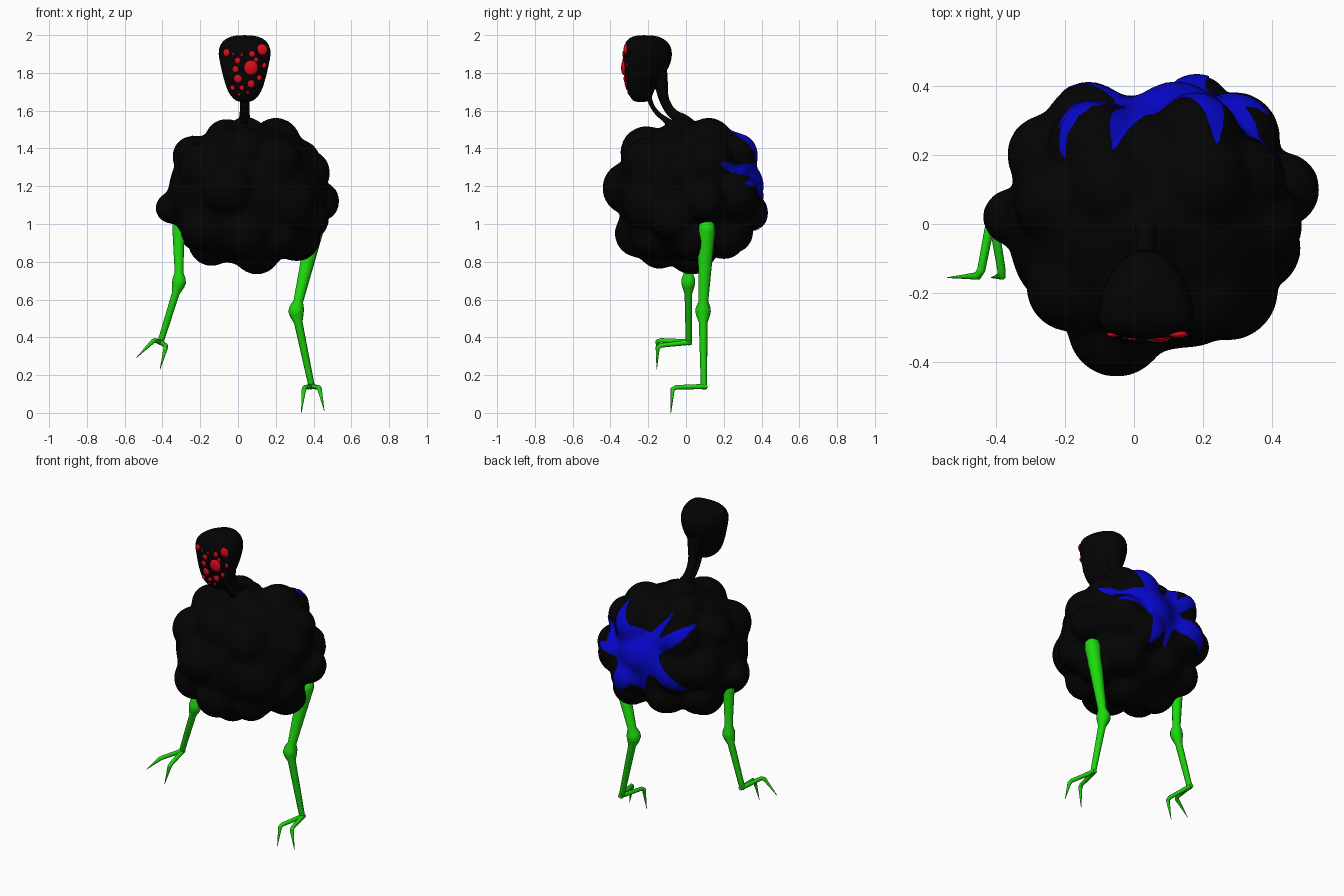
import bpy, bmesh
from math import sin, cos, pi, radians, atan2, hypot
from mathutils import Vector, Matrix
from mathutils.bvhtree import BVHTree

if "Cube" in bpy.data.objects:
    bpy.data.objects.remove(bpy.data.objects["Cube"])


def mat(name, col):
    m = bpy.data.materials.new(name)
    m.diffuse_color = (*col, 1)
    m.use_nodes = True
    m.node_tree.nodes["Principled BSDF"].inputs["Base Color"].default_value = m.diffuse_color
    return m


BLACK = mat("black", (0.001, 0.001, 0.001))
GREEN = mat("green", (0.012, 0.7, 0.004))
RED = mat("red", (0.7, 0.003, 0.01))
BLUE = mat("blue", (0.002, 0.002, 0.6))


def finish(name, bm, material):
    bmesh.ops.recalc_face_normals(bm, faces=bm.faces)
    me = bpy.data.meshes.new(name)
    bm.to_mesh(me)
    bm.free()
    me.materials.append(material)
    me.shade_smooth()
    ob = bpy.data.objects.new(name, me)
    bpy.context.collection.objects.link(ob)
    return ob


def apply(ob):
    bpy.ops.object.select_all(action='DESELECT')
    ob.select_set(True)
    bpy.context.view_layer.objects.active = ob
    bpy.ops.object.convert(target='MESH')
    return bpy.context.view_layer.objects.active


def surface(ob):
    me = ob.data
    return BVHTree.FromPolygons([v.co for v in me.vertices], [p.vertices[:] for p in me.polygons])


def tube(name, pts, material, smooth=False):
    """Tapered tube through (x, y, z, radius) points."""
    cu = bpy.data.curves.new(name, 'CURVE')
    cu.dimensions = '3D'
    cu.bevel_depth = 1
    cu.bevel_resolution = 4
    cu.use_fill_caps = True
    sp = cu.splines.new('NURBS' if smooth else 'POLY')
    sp.points.add(len(pts) - 1)
    for p, (x, y, z, r) in zip(sp.points, pts):
        p.co = (x, y, z, 1)
        p.radius = r
    if smooth:
        sp.order_u = 3
        sp.use_endpoint_u = True
        sp.resolution_u = 8
    cu.materials.append(material)
    ob = bpy.data.objects.new(name, cu)
    bpy.context.collection.objects.link(ob)
    ob = apply(ob)
    bpy.ops.object.shade_smooth_by_angle(angle=radians(50))
    return ob


# Lumpy body: core ellipsoid plus bumps, fused by remeshing and softened
bumps = [
    (-.355, .02, 1.085, .085), (-.24, .06, 1.36, .11), (-.06, .1, 1.44, .12), (.2, .12, 1.43, .135),
    (.43, .10, 1.12, .11), (.36, .0, 1.27, .13), (.1, .03, .86, .13), (.31, .04, .93, .13),
    (-.14, .02, .9, .125), (-.05, -.3, 1.19, .145), (.03, -.25, .95, .13), (-.18, -.17, .98, .13),
    (-.18, -.18, 1.3, .135), (.02, -.21, 1.38, .14), (.2, -.2, 1.32, .14), (.27, -.19, 1.1, .15),
    (.16, -.21, 1.15, .15), (.22, -.18, .94, .12), (.18, .33, 1.06, .105), (.18, .25, 1.36, .13),
    (.12, .26, 1.2, .15), (-.13, .28, 1.15, .13), (-.12, .23, 1.34, .13), (.29, .25, 1.15, .135),
    (-.25, .2, 1.17, .12), (-.02, .24, .96, .12), (-.2, .16, .97, .12), (.24, .2, .93, .12),
    (-.23, -.1, 1.15, .12), (.04, -.02, 1.45, .12), (.32, .13, 1.33, .12), (.06, -.14, .88, .12),
    (.36, -.07, 1.03, .125),
]
bm = bmesh.new()
C = Vector((.045, 0, 1.16))
bmesh.ops.create_icosphere(bm, subdivisions=4, radius=1,
                           matrix=Matrix.Translation(C) @ Matrix.Diagonal((.415, .368, .375, 1)))
for x, y, z, r in bumps:
    bmesh.ops.create_icosphere(bm, subdivisions=3, radius=r, matrix=Matrix.Translation((x, y, z)))
body = finish("body", bm, BLACK)
rm = body.modifiers.new("fuse", 'REMESH')
rm.mode = 'VOXEL'
rm.voxel_size = .015
rm.use_smooth_shade = True
sm = body.modifiers.new("soften", 'SMOOTH')
sm.factor, sm.iterations = .5, 16
body = apply(body)
body_tree = surface(body)

# Blue splat on the back: star in azimuth/elevation, projected on the body
AZ, EL, CORE = 6, 12, 22
tips = [(-57, 43, .34), (-28, 56, .36), (42, 50, .42), (68, 21, .36),
        (50, 6, .35), (22, -28, .5), (2, -27, .5), (-43, -14, .5)]
arms = [(a - AZ, e - EL, w) for a, e, w in tips]
N, R = 160, 26
bm = bmesh.new()


def on_body(az, el):
    a, e = radians(az), radians(el)
    d = Vector((sin(a) * cos(e), cos(a) * cos(e), sin(e)))
    hit = body_tree.ray_cast(C + d, -d)[0]
    return bm.verts.new(hit + d * .005)


centre = on_body(AZ, EL)
rows = []
for i in range(N):
    t = 2 * pi * i / N
    rad = CORE
    for du, dv, w in arms:
        diff = abs((t - atan2(dv, du) + pi) % (2 * pi) - pi)
        rad = max(rad, CORE + (hypot(du, dv) - CORE) * max(0, 1 - diff / w) ** 2.2)
    rows.append([on_body(AZ + rad * k / R * cos(t), EL + rad * k / R * sin(t)) for k in range(1, R + 1)])
for i in range(N):
    a, b = rows[i], rows[(i + 1) % N]
    bm.faces.new((centre, a[0], b[0]))
    for k in range(R - 1):
        bm.faces.new((a[k], a[k + 1], b[k + 1], b[k]))
finish("back_splat", bm, BLUE)

# Head: stacked D-shaped sections (z, half width, front y, back y)
HX = .035
sections = [
    (1.645, .03, -.27, -.2), (1.66, .06, -.29, -.185), (1.7, .09, -.31, -.17),
    (1.75, .106, -.32, -.15), (1.8, .12, -.328, -.105), (1.85, .13, -.332, -.08),
    (1.9, .142, -.334, -.07), (1.95, .134, -.328, -.08), (1.985, .1, -.305, -.12), (2.0, .045, -.26, -.17)]
bm = bmesh.new()
rings = []
for z, hw, yf, yb in sections:
    mid = yf + (yb - yf) * .32
    ring = []
    for i in range(32):
        t = 2 * pi * i / 32
        s = sin(t)
        y = mid + (yb - mid) * s if s > 0 else mid - (mid - yf) * abs(s) ** .5
        # back of the skull is narrower than the face
        ring.append(bm.verts.new((HX + hw * cos(t) * (1 - .12 * max(0, s)), y, z)))
    rings.append(ring)
for a, b in zip(rings, rings[1:]):
    for i in range(32):
        j = (i + 1) % 32
        bm.faces.new((a[i], a[j], b[j], b[i]))
bm.faces.new(rings[0])
bm.faces.new(rings[-1])
head = finish("head", bm, BLACK)
head.modifiers.new("round", 'SUBSURF').levels = 1
head = apply(head)
head_tree = surface(head)

# Red eyes scattered on the face (x, z, radius)
eyes = [(-.06, 1.907, .019), (.127, 1.923, .029), (.074, 1.9, .016), (.069, 1.828, .038),
        (-.013, 1.82, .017), (-.002, 1.865, .016), (0, 1.77, .022), (.137, 1.84, .014),
        (.111, 1.775, .014), (.069, 1.743, .02), (-.028, 1.722, .013), (.021, 1.722, .013),
        (.052, 1.697, .008), (-.025, 1.9, .007), (.005, 1.687, .007), (.095, 1.87, .012), (.02, 1.895, .007)]
bm = bmesh.new()
for x, z, r in eyes:
    hit = head_tree.ray_cast(Vector((x, -1, z)), Vector((0, 1, 0)))[0]
    if hit:
        bmesh.ops.create_uvsphere(bm, u_segments=16, v_segments=10, radius=r,
                                  matrix=Matrix.Translation(hit) @ Matrix.Diagonal((1, .4, 1.05, 1)))
finish("eyes", bm, RED)

# Neck: thick rear strand and thin front strand
tube("neck_rear", [(HX, -.16, 1.83, .06), (HX, -.13, 1.74, .036), (HX, -.12, 1.66, .025),
                   (HX, -.075, 1.58, .025), (HX, .0, 1.545, .035), (HX, .03, 1.47, .07)], BLACK, True)
tube("neck_front", [(HX, -.205, 1.73, .016), (HX, -.195, 1.65, .012), (HX, -.155, 1.585, .012),
                    (HX, -.09, 1.54, .016), (HX, -.03, 1.47, .05)], BLACK, True)


# Legs: hip, swollen knee, ankle, then two clawed toes
def leg(side, hip, knee, ankle, r_hip, r_knee, toes):
    h, k, a = Vector(hip), Vector(knee), Vector(ankle)
    up, dn = (h - k).normalized(), (a - k).normalized()
    pts = [(*(h + up * .025), r_hip * .45), (*(h + up * .012), r_hip * .85), (*(h - up * .02), r_hip),
           (*(k + up * .055), r_knee * .62), (*(k + up * .02), r_knee * .95), (*k, r_knee),
           (*(k + dn * .02), r_knee * .9), (*(k + dn * .06), r_knee * .55),
           (*a, .017), (*(a + dn * .015), .01)]
    tube(side + "_leg", pts, GREEN)
    for n, (knuckle, tip) in enumerate(toes):
        c, t = Vector(knuckle), Vector(tip)
        tube(f"{side}_toe_{n + 1}", [(*(a + Vector((0, .015, 0))), .014), (*c.lerp(a, .1), .012),
                                     (*c.lerp(t, .08), .012), (*t, .001)], GREEN)


leg("right", (.412, .11, .99), (.307, .09, .537), (.39, .095, .14), .047, .042,
    [((.35, -.07, .135), (.335, -.08, 0)), ((.43, -.07, .135), (.457, -.08, .01))])
leg("left", (-.315, .015, 1.0), (-.312, .012, .69), (-.41, .015, .375), .034, .038,
    [((-.445, -.15, .385), (-.54, -.155, .29)), ((-.38, -.15, .355), (-.413, -.155, .23))])
